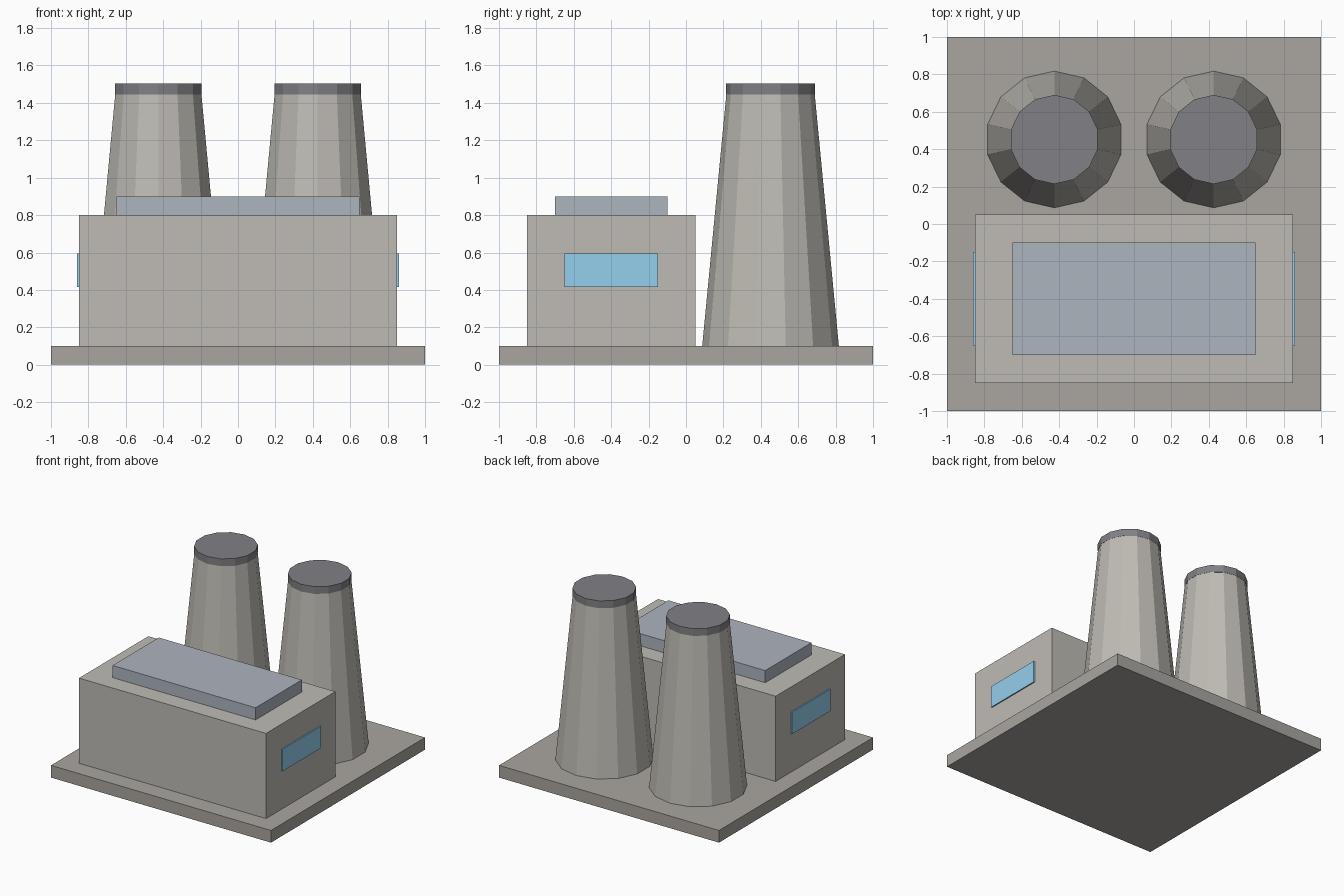
import bpy

if "Cube" in bpy.data.objects:
    bpy.data.objects.remove(bpy.data.objects["Cube"])


def material(name, rgb):
    m = bpy.data.materials.new(name)
    m.diffuse_color = (*rgb, 1)
    m.use_nodes = True
    m.node_tree.nodes["Principled BSDF"].inputs["Base Color"].default_value = m.diffuse_color
    return m


STONE = material("stone", (0.40, 0.38, 0.35))
WALL = material("wall", (0.52, 0.50, 0.46))
METAL = material("metal", (0.42, 0.46, 0.52))
DARK = material("dark_rim", (0.22, 0.22, 0.24))
GLASS = material("glass", (0.30, 0.62, 0.85))


def box(name, x, y, z, mat):
    """Box from (min, max) ranges."""
    bpy.ops.mesh.primitive_cube_add(
        size=1, location=[(a + b) / 2 for a, b in (x, y, z)])
    o = bpy.context.object
    o.name = name
    o.scale = [b - a for a, b in (x, y, z)]
    bpy.ops.object.transform_apply(location=False, rotation=False, scale=True)
    o.data.materials.append(mat)


def frustum(name, x, y, z, r_low, r_high, mat):
    """14-sided flat-faced cone section."""
    bpy.ops.mesh.primitive_cone_add(
        vertices=14, radius1=r_low, radius2=r_high, depth=z[1] - z[0],
        location=(x, y, (z[0] + z[1]) / 2))
    o = bpy.context.object
    o.name = name
    o.data.materials.append(mat)


# Base slab, main hall and raised roof
box("base_slab", (-1, 1), (-1, 1), (0, 0.1), STONE)
box("main_hall", (-0.85, 0.85), (-0.85, 0.05), (0.1, 0.8), WALL)
box("roof_block", (-0.65, 0.65), (-0.7, -0.1), (0.8, 0.9), METAL)

for label, s in (("left", -1), ("right", 1)):
    # Side window, slightly proud of the wall
    box(f"window_{label}", sorted((s * 0.84, s * 0.86)), (-0.65, -0.15),
        (0.415, 0.595), GLASS)
    # Tapered cooling tower, sunk into the slab, with a dark rim cap
    frustum(f"tower_{label}", s * 0.426, 0.452, (0.02, 1.45), 0.373, 0.236, WALL)
    frustum(f"tower_cap_{label}", s * 0.426, 0.452, (1.445, 1.505), 0.238, 0.238, DARK)
